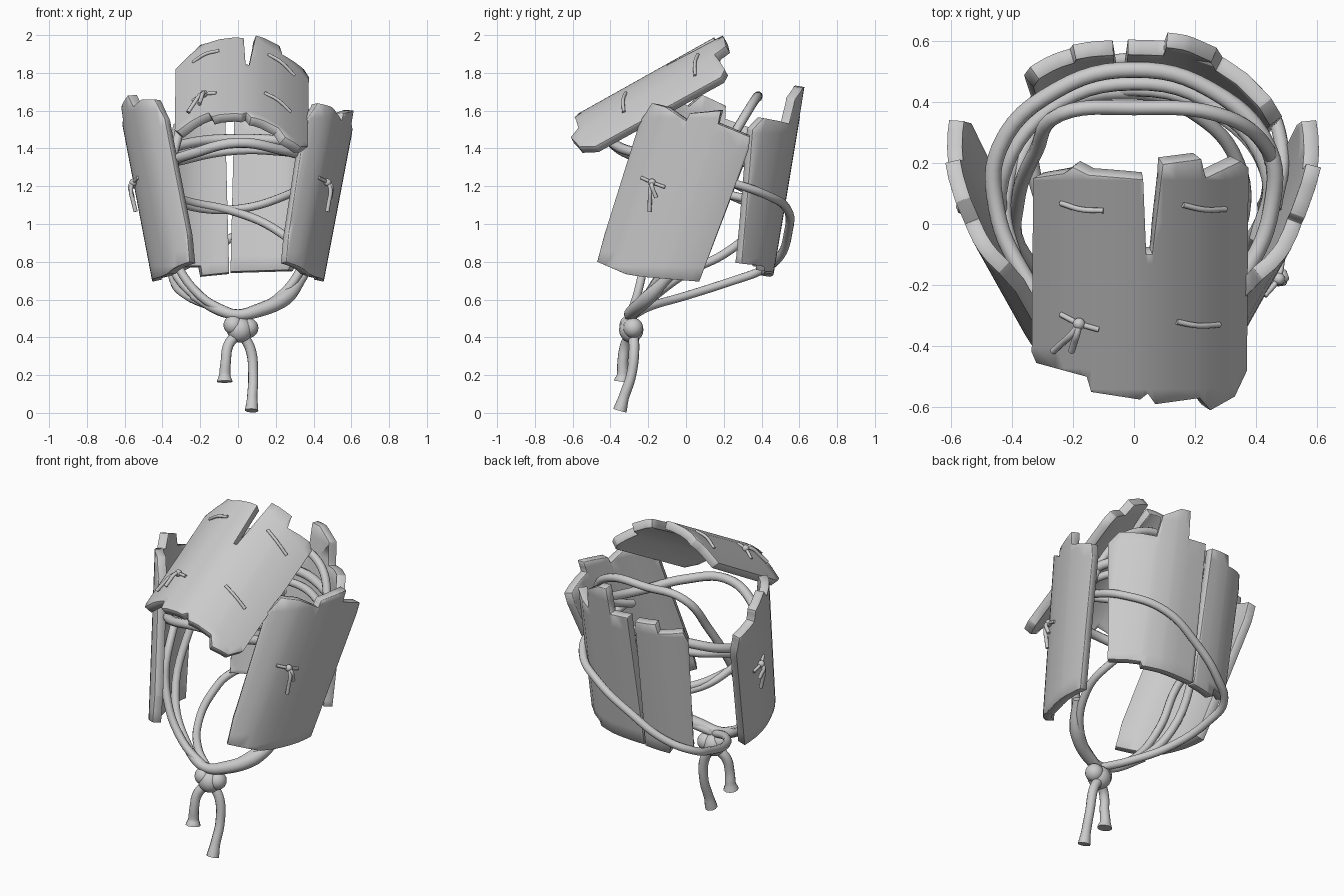
import bpy, bmesh
from mathutils import Vector

if "Cube" in bpy.data.objects:
    bpy.data.objects.remove(bpy.data.objects["Cube"])


def finish(ob, angle=0.6):
    bpy.ops.object.select_all(action='DESELECT')
    ob.select_set(True)
    bpy.context.view_layer.objects.active = ob
    bpy.ops.object.shade_smooth_by_angle(angle=angle)


# Flat outline, sliced into a grid, bent onto a surface and thickened inwards
def plate(name, outline, surf, out, cut=(1, 0), thick=0.05, cuts=9):
    bm = bmesh.new()
    bm.faces.new([bm.verts.new((a, b, 0)) for a, b in outline])

    def slice_all(n, corners, count):
        d = sorted(v.co.dot(n) for v in bm.verts)
        even = [d[0] + (d[-1] - d[0]) * i / count for i in range(1, count)]
        # slice at every outline corner too, so each strip bends cleanly
        if corners:
            even = d[1:-1] + [e for e in even if min(abs(e - q) for q in d) > 0.02]
        for e in even:
            bmesh.ops.bisect_plane(bm, geom=bm.verts[:] + bm.edges[:] + bm.faces[:],
                                   plane_co=n * e, plane_no=n, dist=0.0015)
    slice_all(Vector((cut[0], cut[1], 0)).normalized(), True, cuts)
    slice_all(Vector((0, 1, 0)), False, 12)
    for v in bm.verts:
        v.co = surf(v.co.x, v.co.y)
    bm.normal_update()
    if sum(f.normal.dot(out) * f.calc_area() for f in bm.faces) < 0:
        bmesh.ops.reverse_faces(bm, faces=bm.faces[:])
    me = bpy.data.meshes.new(name)
    bm.to_mesh(me)
    bm.free()
    ob = bpy.data.objects.new(name, me)
    bpy.context.collection.objects.link(ob)
    m = ob.modifiers.new("thickness", 'SOLIDIFY')
    m.thickness, m.offset = thick, -1
    b = ob.modifiers.new("worn_edges", 'BEVEL')
    b.width, b.segments, b.limit_method, b.angle_limit = 0.006, 1, 'ANGLE', 0.8
    finish(ob)


# Smooth round cord through points; optional radius factor per point
def rope(name, pts, r=0.025, closed=False, radii=None):
    cu = bpy.data.curves.new(name, 'CURVE')
    cu.dimensions = '3D'
    cu.bevel_depth, cu.bevel_resolution, cu.resolution_u = r, 3, 6
    cu.use_fill_caps = True
    sp = cu.splines.new('BEZIER')
    sp.bezier_points.add(len(pts) - 1)
    for i, (bp, p) in enumerate(zip(sp.bezier_points, pts)):
        bp.co = p
        bp.handle_left_type = bp.handle_right_type = 'AUTO'
        bp.radius = radii[i] if radii else 1
    sp.use_cyclic_u = closed
    ob = bpy.data.objects.new(name, cu)
    bpy.context.collection.objects.link(ob)
    bpy.ops.object.select_all(action='DESELECT')
    ob.select_set(True)
    bpy.context.view_layer.objects.active = ob
    bpy.ops.object.convert(target='MESH')
    finish(bpy.context.view_layer.objects.active, 0.9)


def ball(name, loc, r, scale=(1, 1, 1)):
    bpy.ops.mesh.primitive_uv_sphere_add(segments=16, ring_count=10, radius=r, location=loc)
    ob = bpy.context.object
    ob.name, ob.scale = name, scale
    finish(ob, 1.2)


# Surfaces the plates follow
def brow(x, y):
    return Vector((x, y, 1.563 + 0.56 * (y + 0.61) - 1.6 * (x + 0.005) ** 2))


def back(x, z):
    return Vector((x, 0.602 + 0.167 * (z - 1.56) - 2.1 * abs(x) ** 3, z))


def side(sign):
    def f(y, z):
        s = (y - 0.34 * (z - 1.16) + 0.06) / 0.27
        bulge = 1 - (s * s if s > 0 else s ** 4)
        return Vector((sign * (0.387 + 0.36 * y + 0.068 * z + 0.057 * bulge), y, z))
    return f


UP = Vector((0, -0.49, 0.87))
# Plates
plate("brow_plate", [(-.33, .15), (-.23, .165), (-.2, .185), (-.15, .16), (.03, .145),
      (.04, -.1), (.06, -.1), (.095, .195), (.22, .212), (.235, .15), (.35, .205),
      (.375, .185), (.37, -.48), (.33, -.565), (.25, -.61), (.215, -.57), (.07, -.59),
      (.045, -.555), (.02, -.575), (-.14, -.55), (-.155, -.5), (-.32, -.455), (-.335, -.42)],
      brow, UP)
low = [(.07, .695), (-.23, .72), (-.32, .735), (-.47, .80), (-.43, .95)]
plate("right_plate", [(-.245, 1.54), (-.18, 1.64), (-.11, 1.62), (0, 1.545), (.02, 1.585),
      (.185, 1.6), (.17, 1.53), (.34, 1.46), (.33, 1.39)] + low,
      side(1), Vector((1, 0, 0)), (1, -.34))
plate("left_plate", [(-.22, 1.56), (-.16, 1.66), (-.09, 1.66), (0, 1.62), (.07, 1.68),
      (.2, 1.62), (.2, 1.55), (.34, 1.5), (.335, 1.39)] + low,
      side(-1), Vector((-1, 0, 0)), (1, -.34))
plate("back_plank_right", [(-.04, .74), (-.02, 1.57), (.1, 1.56), (.11, 1.725), (.17, 1.72),
      (.27, 1.66), (.29, 1.53), (.45, 1.56), (.485, 1.5), (.44, .79), (.3, .775), (.29, .75)],
      back, Vector((0, 1, 0)))
plate("back_plank_left", [(-.048, .735), (-.07, 1.56), (-.2, 1.57), (-.21, 1.51), (-.34, 1.53),
      (-.36, 1.46), (-.33, .77), (-.21, .77), (-.2, .72)], back, Vector((0, 1, 0)))

# Head ropes: crown loop under the chin, two brow hoops, inner and outer back ropes
rope("chin_loop", [(0, -.3, .52), (.2, -.22, .6), (.36, -.08, .82), (.44, .1, 1.2),
     (.42, .27, 1.5), (.27, .36, 1.65), (0, .38, 1.67), (-.24, .36, 1.65), (-.32, .24, 1.45),
     (-.38, .08, 1.15), (-.36, -.1, .8), (-.2, -.22, .6)], 0.024, True)
rope("brow_hoop_upper", [(0, -.39, 1.43), (.24, -.31, 1.39), (.37, -.15, 1.36), (.45, .05, 1.37),
     (.44, .25, 1.42), (.25, .44, 1.44), (0, .505, 1.45), (-.25, .44, 1.43), (-.44, .25, 1.36),
     (-.45, .05, 1.32), (-.37, -.15, 1.33), (-.25, -.3, 1.37)], 0.027, True)
rope("brow_hoop_lower", [(.4, -.05, 1.3), (.44, .15, 1.36), (.27, .38, 1.38), (0, .46, 1.39),
     (-.28, .37, 1.34), (-.43, .15, 1.28), (-.4, -.1, 1.1), (-.35, -.2, .85),
     (-.2, -.26, .62), (0, -.3, .51)], 0.023)
rope("inner_rope", [(.43, -.03, 1.3), (.44, .15, 1.25), (.3, .34, 1.17), (0, .44, 1.08),
     (-.28, .36, 1.1), (-.42, .1, 1.2), (-.39, -.1, 1.25), (-.31, -.25, 1.35)], 0.022)
rope("cross_rope", [(-.42, .1, 1.18), (-.27, .36, 1.12), (0, .43, 1.06), (.2, .36, .97),
     (.34, .2, .84), (.35, 0, .74), (.22, -.2, .59), (0, -.3, .5)], 0.023)
rope("outer_rope", [(.46, .05, 1.28), (.485, .24, 1.22), (.42, .41, 1.16), (.22, .535, 1.08),
     (0, .54, .95), (-.2, .49, .82), (-.33, .39, .75), (-.34, .25, .7),
     (-.27, 0, .62), (-.13, -.2, .56), (0, -.29, .51)], 0.023)
rope("chin_wrap", [(-.24, -.2, .62), (-.1, -.28, .545), (0, -.3, .52), (.1, -.28, .54),
     (.25, -.2, .61), (.35, -.08, .73)], 0.036, radii=[.6, .8, .8, 1, 1.15, .7])

# Chin knot and tails
ball("chin_knot", (.01, -.29, .44), 0.068, (1, .95, 1))
ball("chin_knot_left", (-.025, -.3, .465), 0.052)
ball("chin_knot_right", (.055, -.28, .45), 0.053)
rope("chin_tail_left", [(0, -.29, .42), (-.05, -.32, .36), (-.065, -.335, .27), (-.07, -.335, .2),
     (-.07, -.34, .165)], 0.028, radii=[1, 1, 1, 1.1, 1.55])
rope("chin_tail_right", [(.02, -.28, .42), (.065, -.275, .34), (.08, -.29, .2),
     (.075, -.33, .08), (.072, -.35, .012)], 0.028, radii=[1, 1, .95, 1, 1.3])


# Thin cords lying on a plate
def cord(name, surf, out, pts, r=0.009):
    lift = [0.002] + [0.012] * (len(pts) - 2) + [0.002]
    rope(name, [surf(a, b) + out * h for (a, b), h in zip(pts, lift)], r)


for i, (x, y, t) in enumerate([(-.17, .055, -.02), (.23, .055, -.012), (.21, -.325, -.008)]):
    cord("brow_stitch_%d" % i, brow, UP,
         [(x - .07, y - t * .7), (x, y - .002), (x + .07, y + t * .5)])


def bow(name, surf, out, a, b, tails):
    cord(name + "_bar", surf, out, [(a - .06, b + .025), (a, b), (a + .065, b - .025)])
    ball(name + "_knot", surf(a, b) + out * .015, .02)
    for i, (da, db) in enumerate(tails):
        p = [surf(a + da * t, b + db * t) + out * h
             for t, h in ((0, .02), (.3, .035), (.65, .03), (1, .025))]
        rope("%s_tail_%d" % (name, i), p, 0.011)


bow("brow_bow", brow, UP, -.18, -.32, [(-.085, -.085), (-.025, -.085)])
for name, s, y in (("right_bow", 1, -.175), ("left_bow", -1, .06)):
    bow(name, side(s), Vector((s * .94, -.34, 0)), y, 1.22, [(-.01, -.155), (.025, -.08)])
